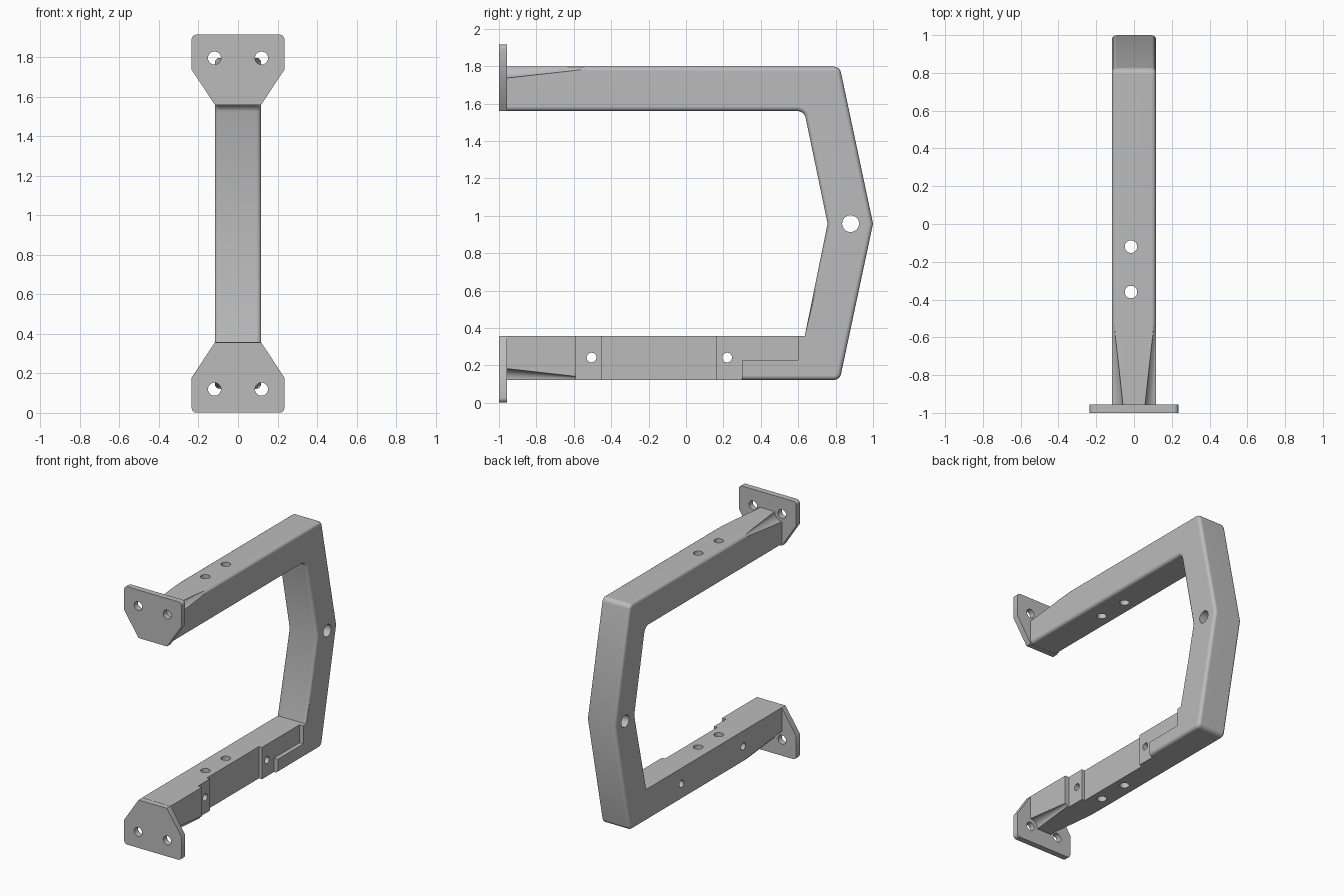
import bpy
import bmesh
import math
from mathutils import Matrix, Vector

if "Cube" in bpy.data.objects:
    bpy.data.objects.remove(bpy.data.objects["Cube"], do_unlink=True)

HALF = 0.117        # half width of the square bar
MID = 0.958         # mirror height between the two arms
TOP, UNDER = 1.797, 1.56
LOW, LEDGE = 0.122, 0.358

grey = bpy.data.materials.new("plain grey")
grey.use_nodes = True
grey.diffuse_color = (0.5, 0.5, 0.5, 1)
grey.node_tree.nodes["Principled BSDF"].inputs["Base Color"].default_value = (0.5, 0.5, 0.5, 1)


def to_object(name, bm):
    bmesh.ops.recalc_face_normals(bm, faces=bm.faces)
    mesh = bpy.data.meshes.new(name)
    bm.to_mesh(mesh)
    bm.free()
    mesh.materials.append(grey)
    obj = bpy.data.objects.new(name, mesh)
    bpy.context.collection.objects.link(obj)
    return obj


def extrude(points, depth):
    """Solid from a closed outline pushed along depth."""
    bm = bmesh.new()
    face = bm.faces.new([bm.verts.new(p) for p in points])
    new = bmesh.ops.extrude_face_region(bm, geom=[face])["geom"]
    moved = [v for v in new if isinstance(v, bmesh.types.BMVert)]
    bmesh.ops.translate(bm, verts=moved, vec=depth)
    return bm


def bevel(bm, edges, size, segments):
    bmesh.ops.bevel(bm, geom=edges, offset=size, segments=segments, profile=0.5,
                    affect='EDGES', clamp_overlap=False)


def box(lo, hi):
    bm = bmesh.new()
    lo, hi = Vector(lo), Vector(hi)
    size = hi - lo
    bmesh.ops.create_cube(bm, size=1, matrix=Matrix.Translation((lo + hi) / 2)
                          @ Matrix.Diagonal((size.x, size.y, size.z, 1)))
    return bm


def rod(centre, axis, r1, length, r2=None):
    """Round cutter centred on a point; r2 at the far end of the axis."""
    bm = bmesh.new()
    turn = Vector((0, 0, 1)).rotation_difference(Vector(axis)).to_matrix().to_4x4()
    bmesh.ops.create_cone(bm, cap_ends=True, segments=32, radius1=r1,
                          radius2=r1 if r2 is None else r2, depth=length,
                          matrix=Matrix.Translation(centre) @ turn)
    return bm


def cut(obj, bm):
    cutter = to_object("cutter", bm)
    cutter.hide_render = True
    mod = obj.modifiers.new("cut", 'BOOLEAN')
    mod.operation = 'DIFFERENCE'
    mod.solver = 'EXACT'
    mod.object = cutter
    bpy.context.view_layer.objects.active = obj
    bpy.ops.object.modifier_apply(modifier=mod.name)
    bpy.data.objects.remove(cutter, do_unlink=True)


def finish(obj):
    bpy.ops.object.select_all(action='DESELECT')
    obj.select_set(True)
    bpy.context.view_layer.objects.active = obj
    bpy.ops.object.shade_smooth_by_angle(angle=math.radians(35))
    normals = obj.modifiers.new("even normals", 'WEIGHTED_NORMAL')
    normals.keep_sharp = True


# Frame: two arms joined by a bent upright
FRONT = -0.957
outline = [(FRONT, TOP), (0.822, TOP), (1.0, MID), (0.822, LOW), (FRONT, LOW),
           (FRONT, LEDGE), (0.635, LEDGE), (0.757, MID), (0.632, UNDER), (FRONT, UNDER)]
bm = extrude([(-HALF, y, z) for y, z in outline], (2 * HALF, 0, 0))

# Round the bends
for (y, z), radius in ((outline[1], 0.03), (outline[3], 0.03), (outline[8], 0.035)):
    bend = [e for e in bm.edges
            if all(abs(v.co.y - y) + abs(v.co.z - z) < 0.001 for v in e.verts)]
    bevel(bm, bend, radius, 4)


# Round the long edges, leaving the lower arm's top and the front ends sharp
def is_long(e):
    a, b = (v.co for v in e.verts)
    if abs(a.x - b.x) > 0.01:
        return False
    at_front = max(a.y, b.y) < FRONT + 0.01
    on_ledge = abs(a.z - LEDGE) < 0.001 and abs(b.z - LEDGE) < 0.001
    return not (at_front or on_ledge)


bevel(bm, [e for e in bm.edges if is_long(e)], 0.024, 4)
frame = to_object("frame", bm)

# Stepped recesses along the left side of the lower arm
for y0, y1, x, z in ((-0.59, -0.45, 0.085, 0.05), (-0.451, 0.16, 0.06, 0.05),
                     (0.159, 0.3, 0.085, 0.05), (0.299, 0.6, 0.085, 0.225)):
    cut(frame, box((x, y0, z), (0.2, y1, 0.4)))

# Tapered bolt clearances behind the plates
for side in (-1, 1):
    for z in (TOP, LOW):
        cut(frame, rod((side * 0.119, -0.69, z), (0, 1, 0), 0.061, 0.54, 0.001))

# Vertical holes through both arms, cross holes, pivot hole
for y in (-0.36, -0.12):
    cut(frame, rod((-0.016, y, MID), (0, 0, 1), 0.033, 3))
for y in (-0.505, 0.22):
    cut(frame, rod((0, y, 0.242), (1, 0, 0), 0.026, 1))
cut(frame, rod((0.0, 0.88, MID), (1, 0, 0), 0.045, 1))
finish(frame)

# Mounting plates, mirrored about the middle height
for name, flip in (("upper_plate", 1), ("lower_plate", -1)):
    half = [(0.235, 0.957), (0.235, 0.78), (0.117, 0.601)]
    shape = half + [(-x, h) for x, h in reversed(half)]
    bm = extrude([(x, -1, MID + flip * h) for x, h in shape], (0, 0.044, 0))
    corners = [e for e in bm.edges
               if all(abs(v.co.z - MID) > 0.95 for v in e.verts)
               and abs(e.verts[0].co.y - e.verts[1].co.y) > 0.01]
    bevel(bm, corners, 0.025, 4)
    plate = to_object(name, bm)
    for x in (-0.119, 0.119):
        cut(plate, rod((x, -0.98, MID + flip * 0.838), (0, 1, 0), 0.033, 0.2))
    finish(plate)
